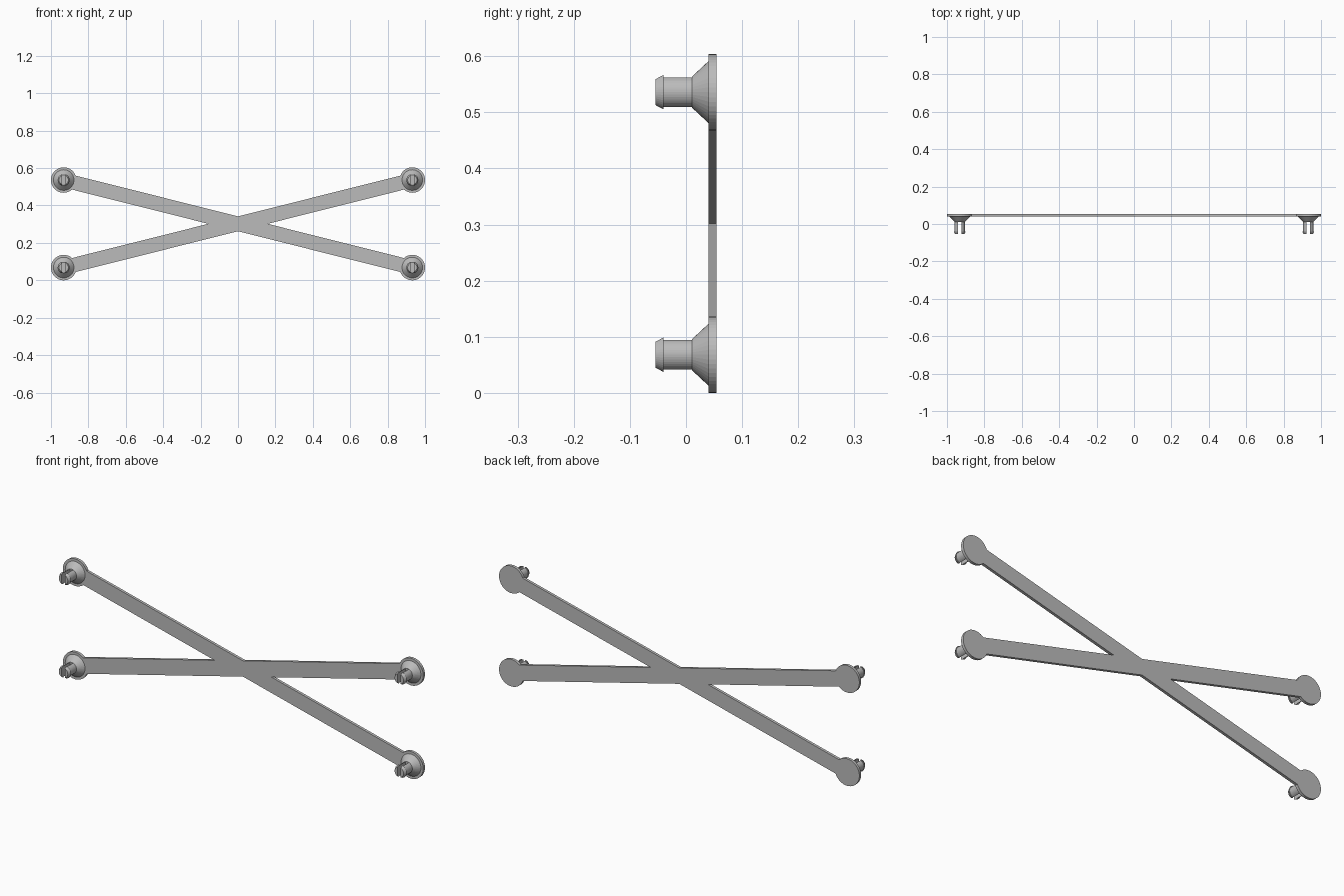
import bpy, bmesh, math
from mathutils import Vector, Matrix

if "Cube" in bpy.data.objects:
    bpy.data.objects.remove(bpy.data.objects["Cube"])

R = 0.068                      # pad radius
CX, CZ, MID = 0.932, 0.234, 0.302
Y0, Y1 = 0.040, 0.054          # plate thickness range
HALF = 0.0385                  # half width of an arm
SIDES = 40

grey = bpy.data.materials.new("light grey plastic")
grey.diffuse_color = (0.5, 0.5, 0.5, 1)
grey.use_nodes = True
grey.node_tree.nodes["Principled BSDF"].inputs["Base Color"].default_value = grey.diffuse_color


def finish(name, bm):
    bmesh.ops.recalc_face_normals(bm, faces=bm.faces)
    mesh = bpy.data.meshes.new(name)
    bm.to_mesh(mesh)
    bm.free()
    mesh.materials.append(grey)
    obj = bpy.data.objects.new(name, mesh)
    bpy.context.collection.objects.link(obj)
    return obj


def lathe(bm, profile):
    """Closed solid of (radius, y) rings around the y axis."""
    rings = []
    for r, y in profile:
        rings.append([bm.verts.new((r * math.cos(2 * math.pi * i / SIDES), y,
                                    r * math.sin(2 * math.pi * i / SIDES)))
                      for i in range(SIDES)])
    for a, b in zip(rings, rings[1:]):
        for i in range(SIDES):
            j = (i + 1) % SIDES
            bm.faces.new((a[i], a[j], b[j], b[i]))
    bm.faces.new(rings[0])
    bm.faces.new(rings[-1])


# Crossed arms with round pads, as one outline
tilt = math.atan2(CZ, CX)
gap = math.asin(HALF / R)
crotches = [(0, HALF / math.cos(tilt)), (-HALF / math.sin(tilt), 0),
            (0, -HALF / math.cos(tilt)), (HALF / math.sin(tilt), 0)]
outline = []
for direction, crotch in zip((tilt, math.pi - tilt, math.pi + tilt, -tilt), crotches):
    cx, cz = math.copysign(CX, math.cos(direction)), math.copysign(CZ, math.sin(direction))
    start, sweep = direction - math.pi + gap, 2 * (math.pi - gap)
    for i in range(SIDES + 1):
        a = start + sweep * i / SIDES
        outline.append((cx + R * math.cos(a), cz + R * math.sin(a)))
    outline.append(crotch)
bm = bmesh.new()
face = bm.faces.new([bm.verts.new((x, Y0, MID + z)) for x, z in outline])
ext = bmesh.ops.extrude_face_region(bm, geom=[face])
bmesh.ops.translate(bm, vec=(0, Y1 - Y0, 0),
                    verts=[v for v in ext["geom"] if isinstance(v, bmesh.types.BMVert)])
finish("crossed_arms", bm)

# Four split snap pegs on flared bases
for sx, side in ((-1, "left"), (1, "right")):
    for sz, level in ((-1, "lower"), (1, "upper")):
        place = Matrix.Translation(Vector((sx * CX, 0, MID + sz * CZ)))
        bm = bmesh.new()
        lathe(bm, [(0.028, 0.011), (0.057, Y0 + 0.002)])
        finish(f"{level}_{side}_flared_base", bm).matrix_world = place

        # Prongs: barbed pin halves cut either side of the slot
        for s, half in ((-1, "left"), (1, "right")):
            bm = bmesh.new()
            lathe(bm, [(0.025, -0.054), (0.032, -0.040), (0.028, -0.040), (0.028, 0.012)])
            cut = bmesh.ops.bisect_plane(bm, geom=bm.verts[:] + bm.edges[:] + bm.faces[:],
                                         plane_co=(s * 0.009, 0, 0), plane_no=(-s, 0, 0),
                                         clear_outer=True)
            bmesh.ops.holes_fill(bm, edges=[e for e in bm.edges if e.is_boundary], sides=0)
            finish(f"{level}_{side}_peg_{half}_prong", bm).matrix_world = place
